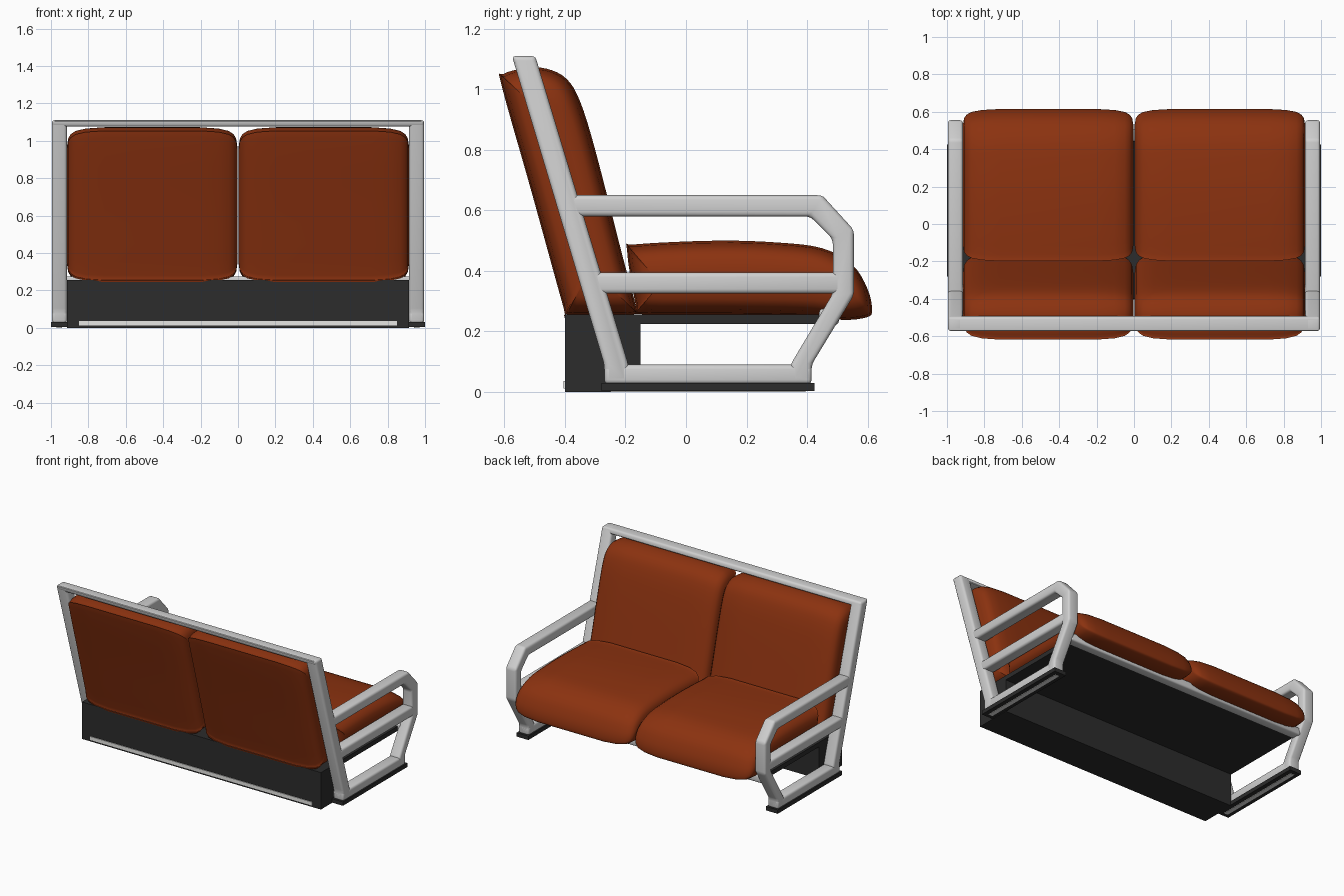
import bpy, bmesh, math
from mathutils import Vector

cube = bpy.data.objects.get("Cube")
if cube:
    bpy.data.objects.remove(cube, do_unlink=True)


def material(name, rgb):
    m = bpy.data.materials.new(name)
    m.use_nodes = True
    m.diffuse_color = (*rgb, 1)
    m.node_tree.nodes["Principled BSDF"].inputs["Base Color"].default_value = (*rgb, 1)
    return m


LEATHER = material("rust leather", (0.26, 0.032, 0.005))
METAL = material("light grey metal", (0.63, 0.63, 0.63))
BLACK = material("black plastic", (0.025, 0.025, 0.025))
STRIP = material("pale strip", (0.8, 0.8, 0.78))


def finish(name, bm, mat, angle=35):
    bmesh.ops.recalc_face_normals(bm, faces=bm.faces)
    mesh = bpy.data.meshes.new(name)
    bm.to_mesh(mesh)
    bm.free()
    mesh.materials.append(mat)
    ob = bpy.data.objects.new(name, mesh)
    bpy.context.collection.objects.link(ob)
    bpy.ops.object.select_all(action='DESELECT')
    ob.select_set(True)
    bpy.context.view_layer.objects.active = ob
    bpy.ops.object.shade_smooth_by_angle(angle=math.radians(angle))
    return ob


def prism(name, profile, x0, x1, mat, bevel=0.0):
    """Extrude a (y, z) outline from x0 to x1 and round its edges."""
    bm = bmesh.new()
    face = bm.faces.new([bm.verts.new((x0, y, z)) for y, z in profile])
    out = bmesh.ops.extrude_face_region(bm, geom=[face])
    moved = [v for v in out["geom"] if isinstance(v, bmesh.types.BMVert)]
    bmesh.ops.translate(bm, verts=moved, vec=(x1 - x0, 0, 0))
    bmesh.ops.recalc_face_normals(bm, faces=bm.faces)
    if bevel:
        bmesh.ops.bevel(bm, geom=bm.edges[:], offset=bevel, segments=3,
                        profile=0.5, affect='EDGES', clamp_overlap=True)
    return finish(name, bm, mat)


def rect(y0, y1, z0, z1):
    return [(y0, z0), (y1, z0), (y1, z1), (y0, z1)]


def smooth_loop(points, steps=4):
    """Closed Catmull-Rom curve through the points."""
    out, n = [], len(points)
    for i in range(n):
        a, b, c, d = (Vector(points[(i + k) % n]) for k in (-1, 0, 1, 2))
        for s in range(steps):
            t = s / steps
            out.append(0.5 * (2 * b + (c - a) * t + (2 * a - 5 * b + 4 * c - d) * t**2
                              + (3 * b - a - 3 * c + d) * t**3))
    return out


# distance from the cushion side, inset of the outline there
ROUNDING = [(0, 0.10), (0.006, 0.06), (0.02, 0.037), (0.045, 0.02), (0.1, 0.007), (0.2, 0)]


def cushion(name, outline, x0, x1, lean=0.0):
    """Loft the side outline across x, shrinking it towards both ends."""
    loop = [Vector((p.x + lean * p.y, p.y)) for p in smooth_loop(outline)]
    low = Vector((min(p.x for p in loop), min(p.y for p in loop)))
    high = Vector((max(p.x for p in loop), max(p.y for p in loop)))
    mid, half = (low + high) / 2, (high - low) / 2
    stations = [(x0 + e, d) for e, d in ROUNDING] + [(x1 - e, d) for e, d in reversed(ROUNDING)]
    bm = bmesh.new()
    rings = []
    for x, d in stations:
        ring = []
        for p in loop:
            z = mid.y + (p.y - mid.y) * (1 - d / half.y)
            y = mid.x + (p.x - mid.x) * (1 - 0.8 * d / half.x) - lean * z
            ring.append(bm.verts.new((x, y, z)))
        rings.append(ring)
    n = len(loop)
    for r, s in zip(rings, rings[1:]):
        for i in range(n):
            j = (i + 1) % n
            bm.faces.new((r[i], r[j], s[j], s[i]))
    bm.faces.new(rings[0])
    bm.faces.new(rings[-1])
    finish(name, bm, LEATHER, 60)


SEAT = [(-0.195, 0.47), (-0.165, 0.488), (0.1, 0.5), (0.3, 0.494), (0.45, 0.475),
        (0.55, 0.42), (0.6, 0.34), (0.615, 0.27), (0.598, 0.247), (0.52, 0.238),
        (0.4, 0.25), (0.1, 0.255), (-0.15, 0.257), (-0.165, 0.28)]
BACK = [(-0.395, 0.257), (-0.405, 0.28), (-0.51, 0.66), (-0.61, 1.015), (-0.605, 1.05),
        (-0.53, 1.07), (-0.46, 1.068), (-0.395, 1.035), (-0.35, 0.96), (-0.3, 0.8),
        (-0.21, 0.45), (-0.165, 0.28), (-0.17, 0.257), (-0.28, 0.255)]

# side frame pieces in (y, z)
POST = [(-0.575, 1.11), (-0.498, 1.11), (-0.19, 0.09), (-0.19, 0.03), (-0.27, 0.03), (-0.27, 0.09)]
ARM = [(-0.39, 0.65), (0.45, 0.65), (0.555, 0.535), (0.555, 0.32), (0.415, 0.09), (0.415, 0.03),
       (0.345, 0.03), (0.345, 0.09), (0.485, 0.325), (0.485, 0.505), (0.41, 0.58), (-0.37, 0.58)]

for side, s in (("left", 1), ("right", -1)):
    a, b = 0.915 * s, 0.995 * s
    prism(side + "_back_post", POST, a, b, METAL, 0.015)
    prism(side + "_armrest_and_leg", ARM, a, b, METAL, 0.015)
    prism(side + "_middle_rail", rect(-0.32, 0.52, 0.325, 0.395), a, b, METAL, 0.015)
    prism(side + "_bottom_rail", rect(-0.27, 0.415, 0.025, 0.09), a, b, METAL, 0.015)
    prism(side + "_foot_pad", rect(-0.28, 0.425, 0.003, 0.03), 0.91 * s, s, BLACK)
    prism(side + "_foot_strip", rect(-0.25, 0.395, 0, 0.004), 0.94 * s, 0.97 * s, STRIP)
    x0, x1 = sorted((0.004 * s, 0.914 * s))
    cushion(side + "_seat_cushion", SEAT, x0, x1)
    cushion(side + "_back_cushion", BACK, x0, x1, lean=0.275)

# cross members and base
prism("top_rail", [(-0.575, 1.11), (-0.498, 1.11), (-0.488, 1.075), (-0.565, 1.075)],
      -0.993, 0.993, METAL, 0.012)
prism("front_beam", rect(0.44, 0.505, 0.222, 0.275), -0.93, 0.93, METAL, 0.012)
prism("base_box", rect(-0.4, -0.15, 0, 0.255), -0.915, 0.915, BLACK)
prism("seat_plate", rect(-0.4, 0.46, 0.225, 0.256), -0.915, 0.915, BLACK)
prism("base_strip", rect(-0.405, -0.399, 0.012, 0.036), -0.85, 0.85, STRIP)
